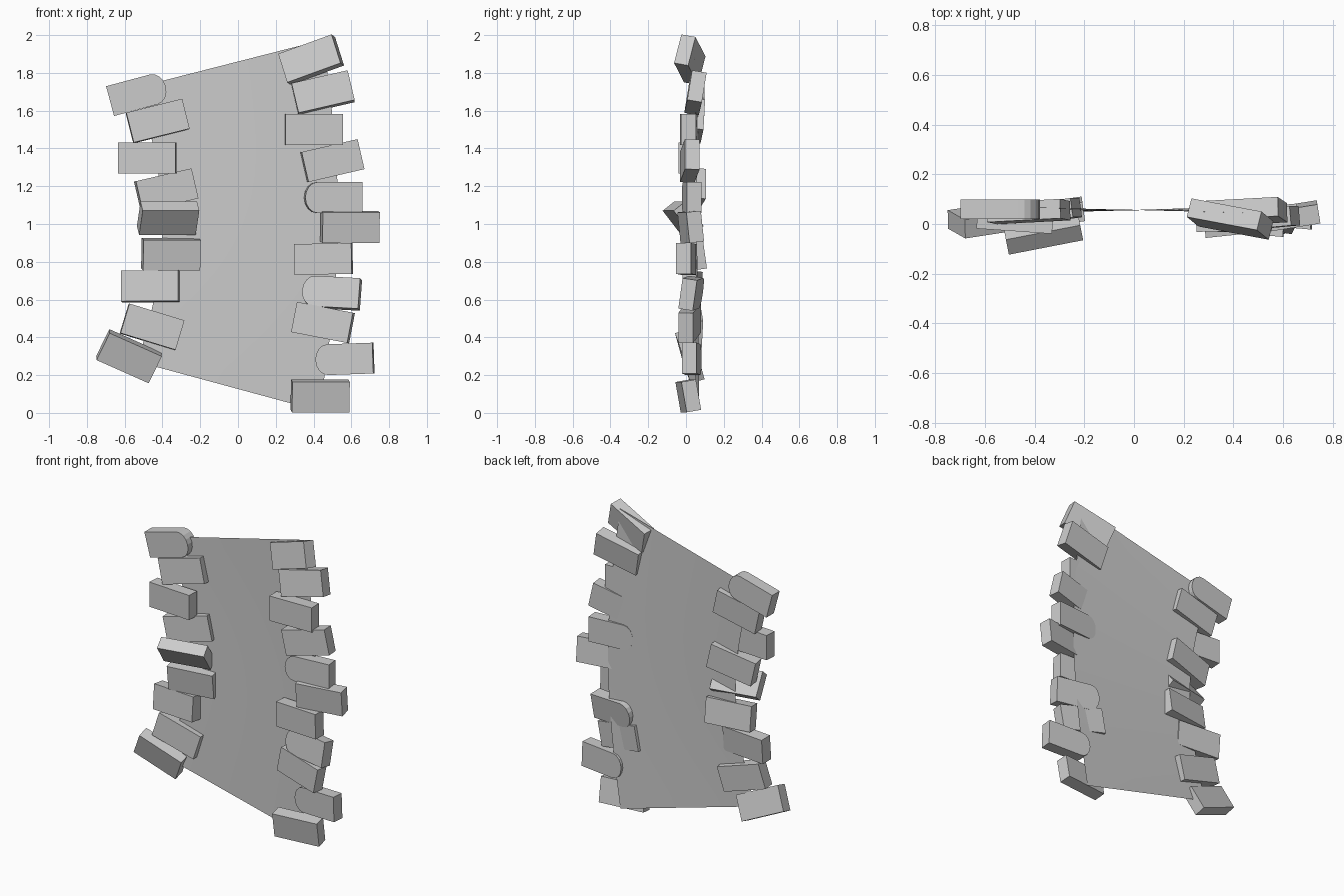
import bpy, bmesh
from math import radians, sin, cos, pi
from mathutils import Matrix

if "Cube" in bpy.data.objects:
    bpy.data.objects.remove(bpy.data.objects["Cube"])

LENGTH, HEIGHT, DEPTH = 0.305, 0.163, 0.078


def outline(round_end):
    """Front outline of a brick; round_end is 0, -1 (left) or 1 (right)."""
    a, b = LENGTH / 2, HEIGHT / 2
    if not round_end:
        return [(-a, -b), (a, -b), (a, b), (-a, b)]
    bulge, n = 0.065, 8
    pts = [(-a, b), (-a, -b)]
    for i in range(n + 1):
        t = -pi / 2 + pi * i / n
        pts.append((a - bulge + bulge * cos(t), b * sin(t)))
    if round_end < 0:
        pts = [(-x, z) for x, z in reversed(pts)]
    return pts


def brick(name, x, y, z, roll, yaw, tilt, round_end=0):
    bm = bmesh.new()
    face = bm.faces.new([bm.verts.new((px, -DEPTH / 2, pz)) for px, pz in outline(round_end)])
    ext = bmesh.ops.extrude_face_region(bm, geom=[face], use_keep_orig=True)
    verts = [v for v in ext["geom"] if isinstance(v, bmesh.types.BMVert)]
    bmesh.ops.translate(bm, verts=verts, vec=(0, DEPTH, 0))
    bmesh.ops.recalc_face_normals(bm, faces=bm.faces)
    mesh = bpy.data.meshes.new(name)
    bm.to_mesh(mesh)
    bm.free()
    ob = bpy.data.objects.new(name, mesh)
    bpy.context.collection.objects.link(ob)
    ob.matrix_world = (Matrix.Translation((x, y, z))
                       @ Matrix.Rotation(radians(-roll), 4, 'Y')
                       @ Matrix.Rotation(radians(yaw), 4, 'Z')
                       @ Matrix.Rotation(radians(tilt), 4, 'X'))


# left column, top to bottom: x, y, z, roll, yaw, tilt, rounded end
left = [
    (-0.53, 0.06, 1.69, 15, 0, 0, 1),
    (-0.425, 0.05, 1.545, 14, 3, -3),
    (-0.48, 0.01, 1.35, 0, -4, 0),
    (-0.38, 0.045, 1.18, 13, 8, 0),
    (-0.37, -0.015, 1.03, 0, 11, 38),
    (-0.355, 0.04, 0.84, 0, 8, 8),
    (-0.465, 0.03, 0.67, 0.5, -5, -5),
    (-0.455, 0.04, 0.455, -17, 3, -3),
    (-0.577, 0.02, 0.30, -24, 8, 14),
]
# right column, top to bottom
right = [
    (0.387, 0.02, 1.87, 20, -10, -14),
    (0.45, 0.05, 1.695, 13, 3, -9),
    (0.403, 0.01, 1.50, 0, 1, 0),
    (0.50, 0.02, 1.335, 13, 5, 0),
    (0.505, 0.03, 1.14, 0, 5, 0, -1),
    (0.593, 0.025, 0.985, 0, 9, 6),
    (0.452, 0.0, 0.815, 1, -5, 0),
    (0.495, 0.03, 0.635, -3, -8, -8, -1),
    (0.45, 0.02, 0.478, -11, -8, 0),
    (0.565, 0.03, 0.285, 2, -5, 0, -1),
    (0.435, 0.012, 0.09, 0, 6, 10),
]
for side, rows in (("left", left), ("right", right)):
    for i, row in enumerate(rows):
        brick(f"{side}_brick_{i + 1}", *row)

# thin twisted wall panel between the two columns
N, M = 8, 20
verts, faces = [], []
for j in range(M + 1):
    v = j / M
    bow = sin(pi * v)
    xl, xr = -0.53 + 0.13 * bow, 0.43 + 0.02 * v + 0.09 * bow
    zl, zr = 0.27 + 1.455 * v, 0.01 + 1.965 * v
    yl, yr = 0.04 + 0.03 * v, 0.07 - 0.025 * v
    for i in range(N + 1):
        u = i / N
        verts.append((xl + (xr - xl) * u, yl + (yr - yl) * u, zl + (zr - zl) * u))
for j in range(M):
    for i in range(N):
        a = j * (N + 1) + i
        faces.append((a, a + 1, a + N + 2, a + N + 1))
mesh = bpy.data.meshes.new("wall_panel")
mesh.from_pydata(verts, [], faces)
mesh.polygons.foreach_set("use_smooth", [True] * len(mesh.polygons))
bpy.context.collection.objects.link(bpy.data.objects.new("wall_panel", mesh))
